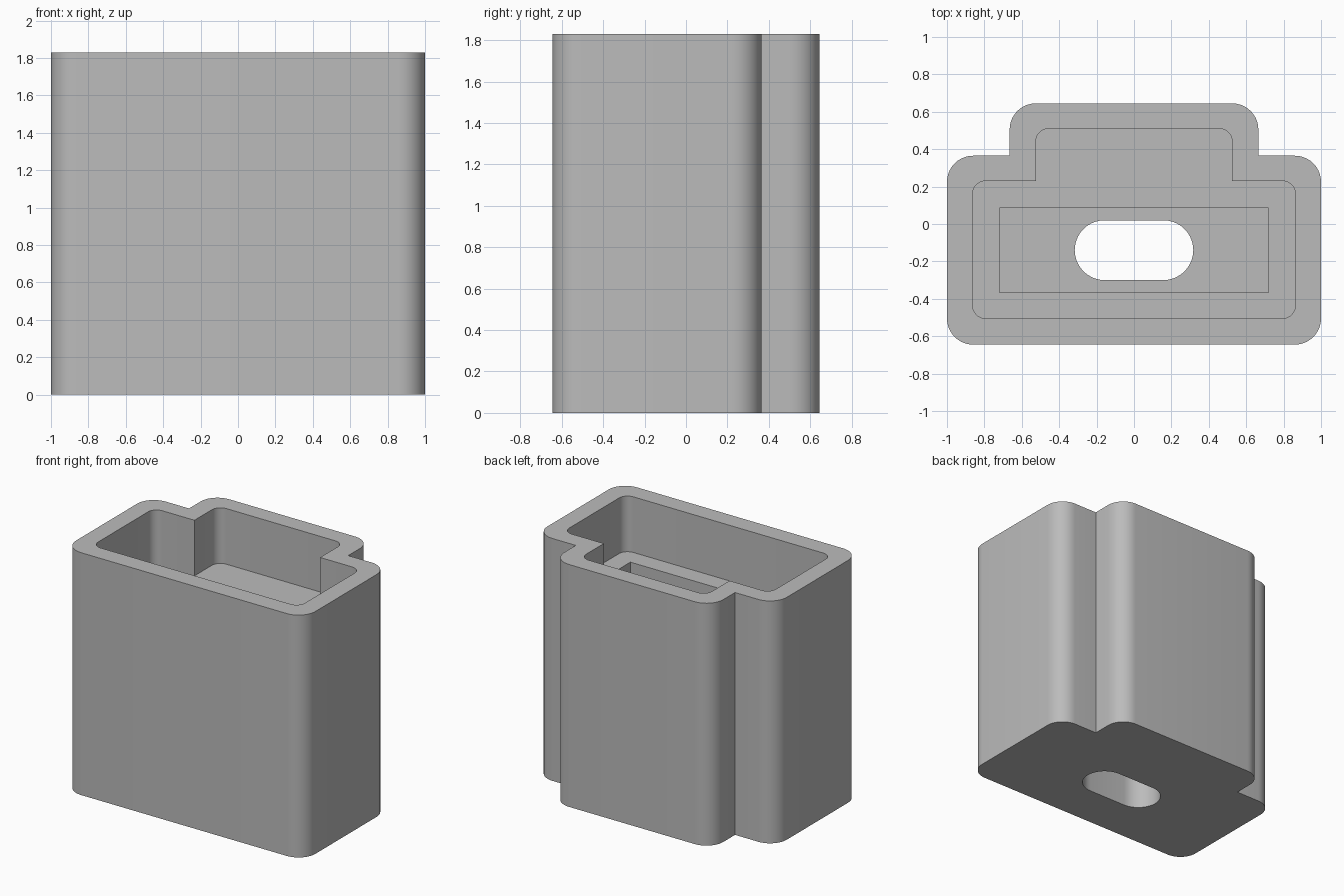
import bpy, bmesh
from math import sin, cos, pi, radians
from mathutils import Vector

cube = bpy.data.objects.get("Cube")
if cube:
    bpy.data.objects.remove(cube, do_unlink=True)

grey = bpy.data.materials.new("plain grey")
grey.use_nodes = True
colour = (0.5, 0.5, 0.5, 1)
grey.diffuse_color = colour
grey.node_tree.nodes["Principled BSDF"].inputs["Base Color"].default_value = colour


def mirrored(half):
    """Close a right-hand half outline by mirroring it in x."""
    return half + [(-x, y) for x, y in reversed(half)]


def corner(cx, cy, r, start, sweep=90, steps=10):
    """Arc points around a centre, angles in degrees."""
    angles = [radians(start + sweep * i / steps) for i in range(steps + 1)]
    return [(cx + r * cos(a), cy + r * sin(a)) for a in angles]


def stepped(x, neck, front, shoulder, back, r):
    """Wide body with a narrower tongue at the back; inner corners sharp."""
    return mirrored(corner(x - r, front + r, r, -90)
                    + corner(x - r, shoulder - r, r, 0)
                    + [(neck, shoulder)]
                    + corner(neck - r, back - r, r, 0))


# Plan outlines
outer = stepped(1.0, 0.665, -0.645, 0.365, 0.645, 0.14)
cavity = stepped(0.863, 0.525, -0.505, 0.23, 0.51, 0.07)
recess = mirrored([(0.72, -0.365), (0.72, 0.085)])
slot = mirrored(corner(0.157, -0.14, 0.16, -90, 180, 20))

TOP, LEDGE, FLOOR = 1.83, 1.41, 0.28
bm = bmesh.new()


def wall(outline, low, high):
    """Vertical wall along an outline; returns its bottom and top edge loops."""
    rings = [[bm.verts.new((x, y, z)) for x, y in outline] for z in (low, high)]
    n = len(outline)
    for i in range(n):
        j = (i + 1) % n
        bm.faces.new((rings[0][i], rings[0][j], rings[1][j], rings[1][i]))
    return [[bm.edges.get((ring[i], ring[(i + 1) % n])) for i in range(n)]
            for ring in rings]


# Walls of the body, upper cavity, deep recess and bottom slot
body_low, body_high = wall(outer, 0, TOP)
cavity_low, cavity_high = wall(cavity, LEDGE, TOP)
recess_low, recess_high = wall(recess, FLOOR, LEDGE)
slot_low, slot_high = wall(slot, 0, FLOOR)

# Rim, ledge, recess floor and underside
for a, b, up in ((body_high, cavity_high, 1), (cavity_low, recess_high, 1),
                 (recess_low, slot_high, 1), (body_low, slot_low, -1)):
    bmesh.ops.triangle_fill(bm, edges=a + b, use_beauty=True,
                            normal=Vector((0, 0, up)))
bmesh.ops.recalc_face_normals(bm, faces=bm.faces)

mesh = bpy.data.meshes.new("stepped_housing")
bm.to_mesh(mesh)
bm.free()
mesh.materials.append(grey)
housing = bpy.data.objects.new("stepped_housing", mesh)
bpy.context.collection.objects.link(housing)

# Smooth rounded corners, sharp edges kept
bpy.ops.object.select_all(action="DESELECT")
housing.select_set(True)
bpy.context.view_layer.objects.active = housing
bpy.ops.object.shade_smooth_by_angle(angle=radians(30))
